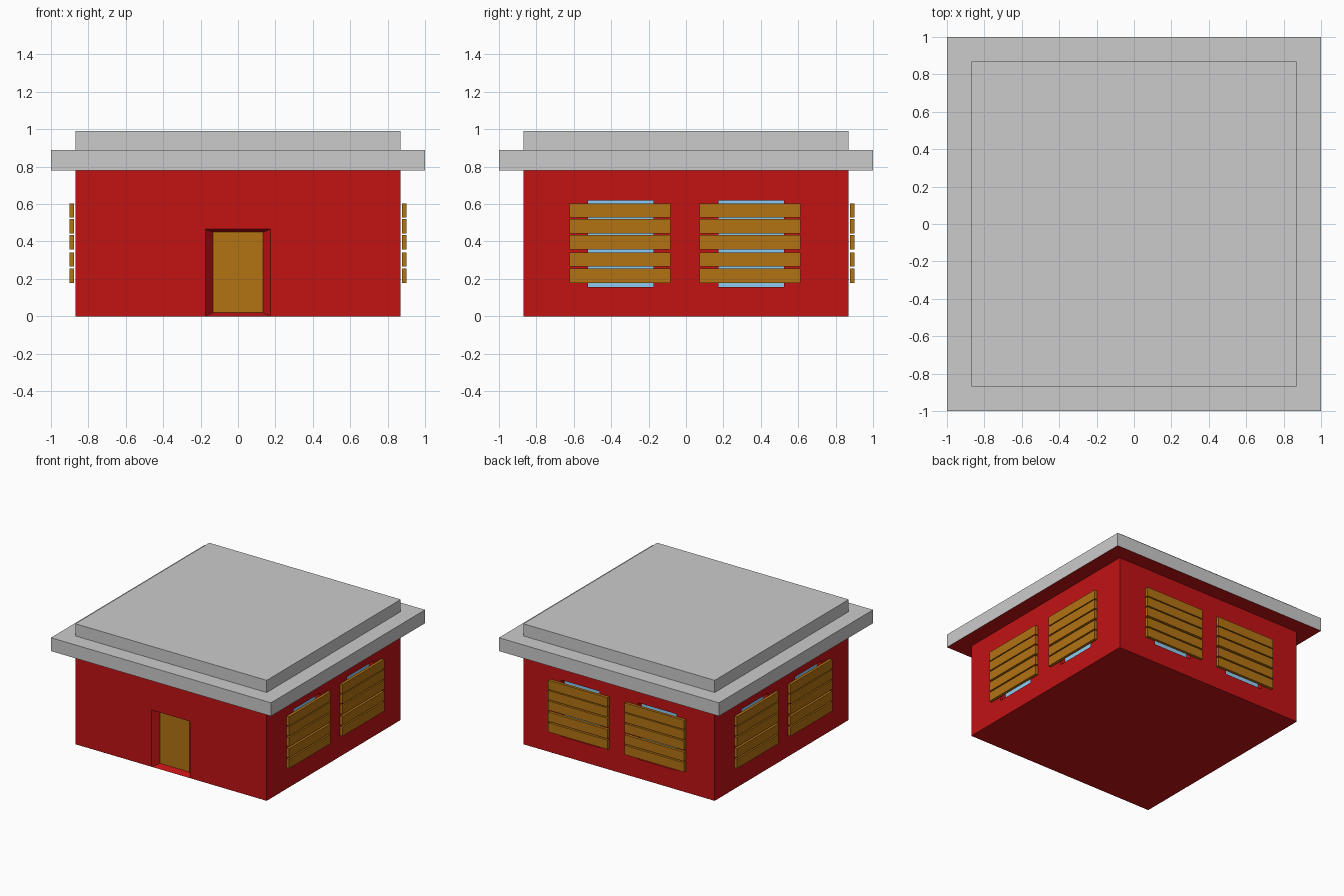
import bpy, bmesh
from math import pi
from mathutils import Matrix, Vector

if "Cube" in bpy.data.objects:
    bpy.data.objects.remove(bpy.data.objects["Cube"])

W = 0.87                                   # half width of the walls
H = 0.78                                   # wall height
US = [-W, -0.525, -0.175, 0.175, 0.525, W]  # wall columns
ZS = [0, 0.156, 0.312, 0.466, 0.62, H]      # wall rows


def material(name, rgb):
    m = bpy.data.materials.new(name)
    m.diffuse_color = (*rgb, 1)
    m.use_nodes = True
    m.node_tree.nodes["Principled BSDF"].inputs["Base Color"].default_value = m.diffuse_color
    return m


RED = material("red_paint", (0.54, 0.006, 0.007))
WOOD = material("wood", (0.45, 0.17, 0.006))
GLASS = material("glass", (0.27, 0.6, 0.9))


def add_object(name, bm, mats):
    bmesh.ops.recalc_face_normals(bm, faces=bm.faces)
    me = bpy.data.meshes.new(name)
    bm.to_mesh(me)
    bm.free()
    for m in mats:
        me.materials.append(m)
    ob = bpy.data.objects.new(name, me)
    bpy.context.collection.objects.link(ob)
    return ob


def side_point(side, u, z, depth=0):
    # side 0 is the front; each further side is a quarter turn
    return Matrix.Rotation(side * pi / 2, 3, 'Z') @ Vector((u, -W + depth, z))


def quad(bm, side, pts, mat=0):
    f = bm.faces.new([bm.verts.new(side_point(side, *p)) for p in pts])
    f.material_index = mat


def rect(u0, u1, z0, z1, d=0):
    return [(u0, z0, d), (u1, z0, d), (u1, z1, d), (u0, z1, d)]


def recess(bm, side, outer, inner, mat):
    for i in range(4):
        j = (i + 1) % 4
        quad(bm, side, [outer[i], outer[j], inner[j], inner[i]])
    quad(bm, side, inner, mat)


# Walls with a recessed door in front and two recessed windows on other sides
bm = bmesh.new()
for side in range(4):
    holes = [(2, r) for r in range(3)] if side == 0 else \
            [(c, r) for c in (1, 3) for r in (1, 2, 3)]
    for c in range(5):
        for r in range(5):
            if (c, r) not in holes:
                quad(bm, side, rect(US[c], US[c + 1], ZS[r], ZS[r + 1]))
    if side == 0:
        recess(bm, 0, rect(US[2], US[3], 0, ZS[3]),
               rect(-0.135, 0.135, 0.02, 0.45, 0.05), 1)
    else:
        for c in (1, 3):
            box = (US[c], US[c + 1], ZS[1], ZS[4])
            recess(bm, side, rect(*box), rect(*box, 0.045), 2)
bmesh.ops.remove_doubles(bm, verts=bm.verts, dist=0.0005)
# Floor
rim = [e for e in bm.edges if e.is_boundary and all(v.co.z < 0.001 for v in e.verts)]
bmesh.ops.edgeloop_fill(bm, edges=rim)
add_object("walls", bm, [RED, WOOD, GLASS])

# Stepped flat roof with a red underside
bm = bmesh.new()
bmesh.ops.create_cube(bm, size=1, matrix=Matrix.Translation((0, 0, 0.835)) @
                      Matrix.Diagonal((2, 2, 0.11, 1)))
bm.normal_update()
top = max(bm.faces, key=lambda f: f.normal.z)
min(bm.faces, key=lambda f: f.normal.z).material_index = 1
bmesh.ops.inset_region(bm, faces=[top], thickness=0.13, use_even_offset=True)
ext = bmesh.ops.extrude_discrete_faces(bm, faces=[top])
bmesh.ops.translate(bm, verts=ext["faces"][0].verts, vec=(0, 0, 0.10))
add_object("roof", bm, [None, RED])

# Wooden boards over every window
names = {1: "right", 2: "back", 3: "left"}
for side, label in names.items():
    for k, u in enumerate((-0.352, 0.343)):
        bm = bmesh.new()
        for z in (0.217, 0.304, 0.396, 0.482, 0.566):
            m = (Matrix.Rotation(side * pi / 2, 4, 'Z') @
                 Matrix.Translation((u, -0.889, z)) @
                 Matrix.Diagonal((0.54, 0.023, 0.076, 1)))
            bmesh.ops.create_cube(bm, size=1, matrix=m)
        add_object(f"{label}_window_boards_{k + 1}", bm, [WOOD])
